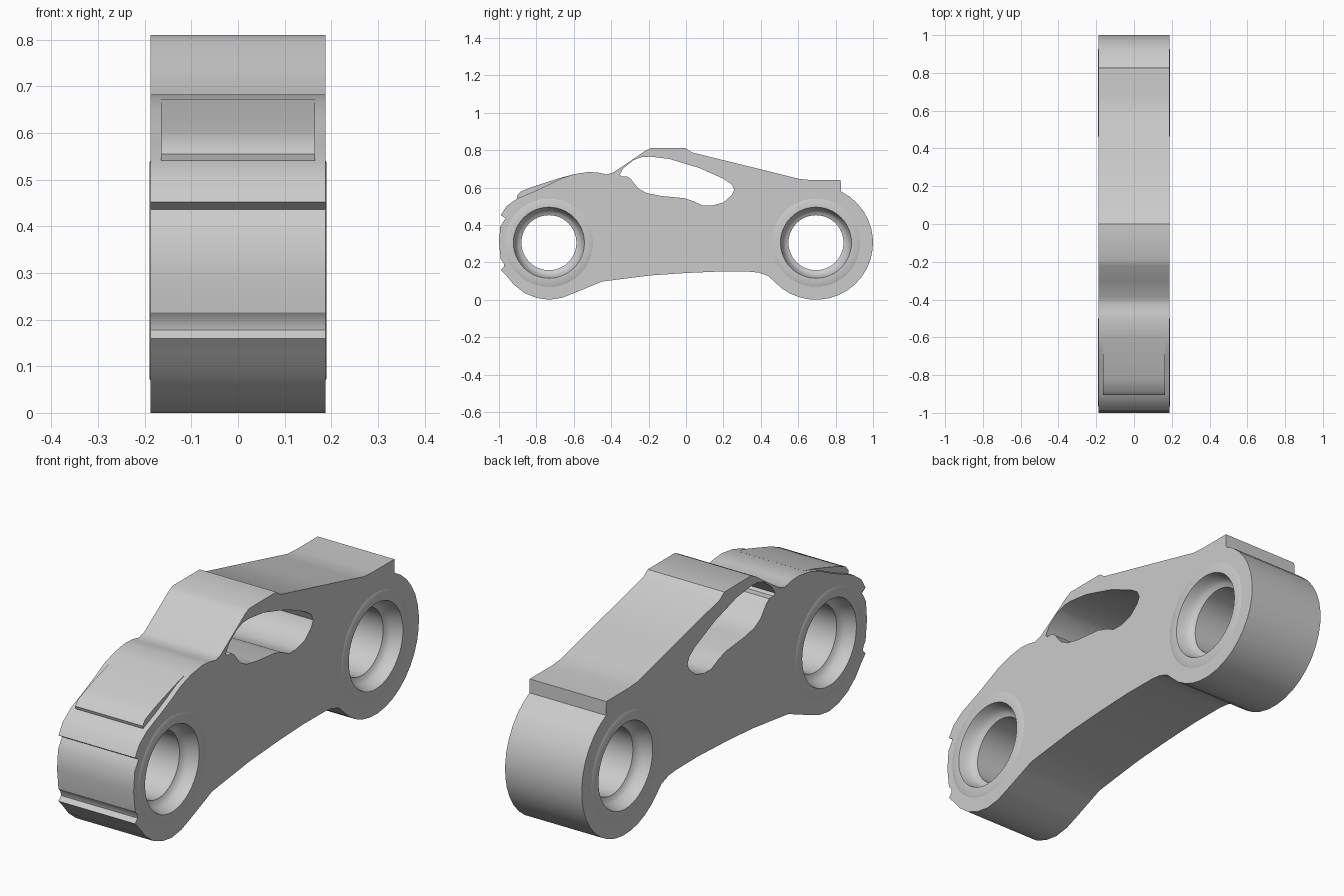
import bpy, bmesh
from math import sin, cos, pi, radians
from mathutils import Matrix

if "Cube" in bpy.data.objects:
    bpy.data.objects.remove(bpy.data.objects["Cube"])

WHEELS = {"front": (-0.733, 0.305), "rear": (0.695, 0.305)}
HUB_R = 0.235
# local x -> world y, local y -> world z, local z -> world x
SIDE = Matrix(((0, 0, 1, 0), (1, 0, 0, 0), (0, 1, 0, 0), (0, 0, 0, 1)))


def arc(centre, r, a0, a1, n):
    return [(centre[0] + r * cos(radians(a0 + (a1 - a0) * i / n)),
             centre[1] + r * sin(radians(a0 + (a1 - a0) * i / n))) for i in range(n + 1)]


def finish(obj, angle):
    bpy.ops.object.select_all(action='DESELECT')
    obj.select_set(True)
    bpy.context.view_layer.objects.active = obj
    bpy.ops.object.shade_smooth_by_angle(angle=radians(angle))


def extrude_profile(name, loops, half_width):
    """Fill side-view loops (later loops are holes) and extrude them across x."""
    curve = bpy.data.curves.new(name, 'CURVE')
    curve.dimensions = '2D'
    curve.fill_mode = 'BOTH'
    curve.extrude = half_width
    for pts in loops:
        spline = curve.splines.new('POLY')
        spline.points.add(len(pts) - 1)
        for p, (y, z) in zip(spline.points, pts):
            p.co = (y, z, 0, 1)
        spline.use_cyclic_u = True
    obj = bpy.data.objects.new(name, curve)
    bpy.context.collection.objects.link(obj)
    bpy.ops.object.select_all(action='DESELECT')
    obj.select_set(True)
    bpy.context.view_layer.objects.active = obj
    bpy.ops.object.convert(target='MESH')
    obj = bpy.context.object
    obj.data.transform(SIDE)
    bm = bmesh.new()
    bm.from_mesh(obj.data)
    bmesh.ops.remove_doubles(bm, verts=bm.verts, dist=0.0005)
    bmesh.ops.recalc_face_normals(bm, faces=bm.faces)
    bm.to_mesh(obj.data)
    bm.free()
    finish(obj, 32)
    return obj


def lathe_hub(name, centre, profile, n=48):
    """Spin a (radius, x) profile about the wheel axis."""
    bm = bmesh.new()
    rings = [[bm.verts.new((x, centre[0] + r * cos(2 * pi * i / n),
                            centre[1] + r * sin(2 * pi * i / n))) for i in range(n)]
             for r, x in profile]
    for a, b in zip(rings, rings[1:] + rings[:1]):
        for i in range(n):
            j = (i + 1) % n
            bm.faces.new((a[i], a[j], b[j], b[i]))
    bmesh.ops.recalc_face_normals(bm, faces=bm.faces)
    mesh = bpy.data.meshes.new(name)
    bm.to_mesh(mesh)
    bm.free()
    obj = bpy.data.objects.new(name, mesh)
    bpy.context.collection.objects.link(obj)
    finish(obj, 32)


# Car-shaped body: nose, hood, roof, tail, then rear wheel and underside
outline = [(-0.733, 0), (-0.80, 0.01), (-0.865, 0.037), (-0.92, 0.08), (-0.96, 0.128),
           (-0.99, 0.16), (-0.972, 0.178), (-0.975, 0.197), (-0.99, 0.215), (-1, 0.305),
           (-0.993, 0.39), (-0.972, 0.425), (-0.965, 0.436), (-0.99, 0.452), (-0.96, 0.50),
           (-0.905, 0.54), (-0.81, 0.58), (-0.73, 0.617), (-0.665, 0.65), (-0.595, 0.672),
           (-0.52, 0.683), (-0.47, 0.68), (-0.425, 0.67), (-0.39, 0.68), (-0.30, 0.74),
           (-0.22, 0.795), (-0.19, 0.81), (0, 0.81), (0.03, 0.788), (0.34, 0.712),
           (0.55, 0.66), (0.61, 0.645), (0.67, 0.64), (0.827, 0.64)]
outline += arc(WHEELS["rear"], 0.305, 64, -137, 20)
outline += [(0.44, 0.127), (0.39, 0.145), (0.34, 0.15), (0.18, 0.151), (0, 0.143),
            (-0.19, 0.13), (-0.35, 0.11), (-0.45, 0.097), (-0.52, 0.068), (-0.60, 0.035),
            (-0.665, 0.01)]

# Side window opening
window = [(-0.355, 0.67), (-0.333, 0.705), (-0.28, 0.747), (-0.235, 0.763), (-0.19, 0.765),
          (-0.09, 0.753), (0.07, 0.705), (0.2, 0.647), (0.245, 0.617), (0.258, 0.588),
          (0.245, 0.56), (0.2, 0.52), (0.14, 0.503), (0.09, 0.503), (0.04, 0.527),
          (-0.01, 0.543), (-0.14, 0.556), (-0.21, 0.57), (-0.255, 0.595), (-0.295, 0.645),
          (-0.315, 0.66), (-0.345, 0.66)]
holes = [arc(c, HUB_R, 0, 352.5, 47) for c in WHEELS.values()]
extrude_profile("body", [outline, window] + holes, 0.188)

# Raised hood panel with a small front lip
hood = [(-0.90, 0.538), (-0.905, 0.555), (-0.885, 0.578), (-0.82, 0.604), (-0.74, 0.63),
        (-0.66, 0.655), (-0.59, 0.673), (-0.60, 0.64), (-0.73, 0.59)]
extrude_profile("hood_panel", [hood], 0.165)

# Wheel hubs: raised rim, flared recess and through-hole, mirrored across x
half = [(HUB_R, 0.182), (HUB_R, 0.188), (0.231, 0.19), (0.19, 0.19), (0.183, 0.165),
        (0.174, 0.143), (0.163, 0.13), (0.147, 0.123)]
hub_profile = half + [(r, -x) for r, x in reversed(half)]
for side, centre in WHEELS.items():
    lathe_hub(side + "_wheel_hub", centre, hub_profile)
